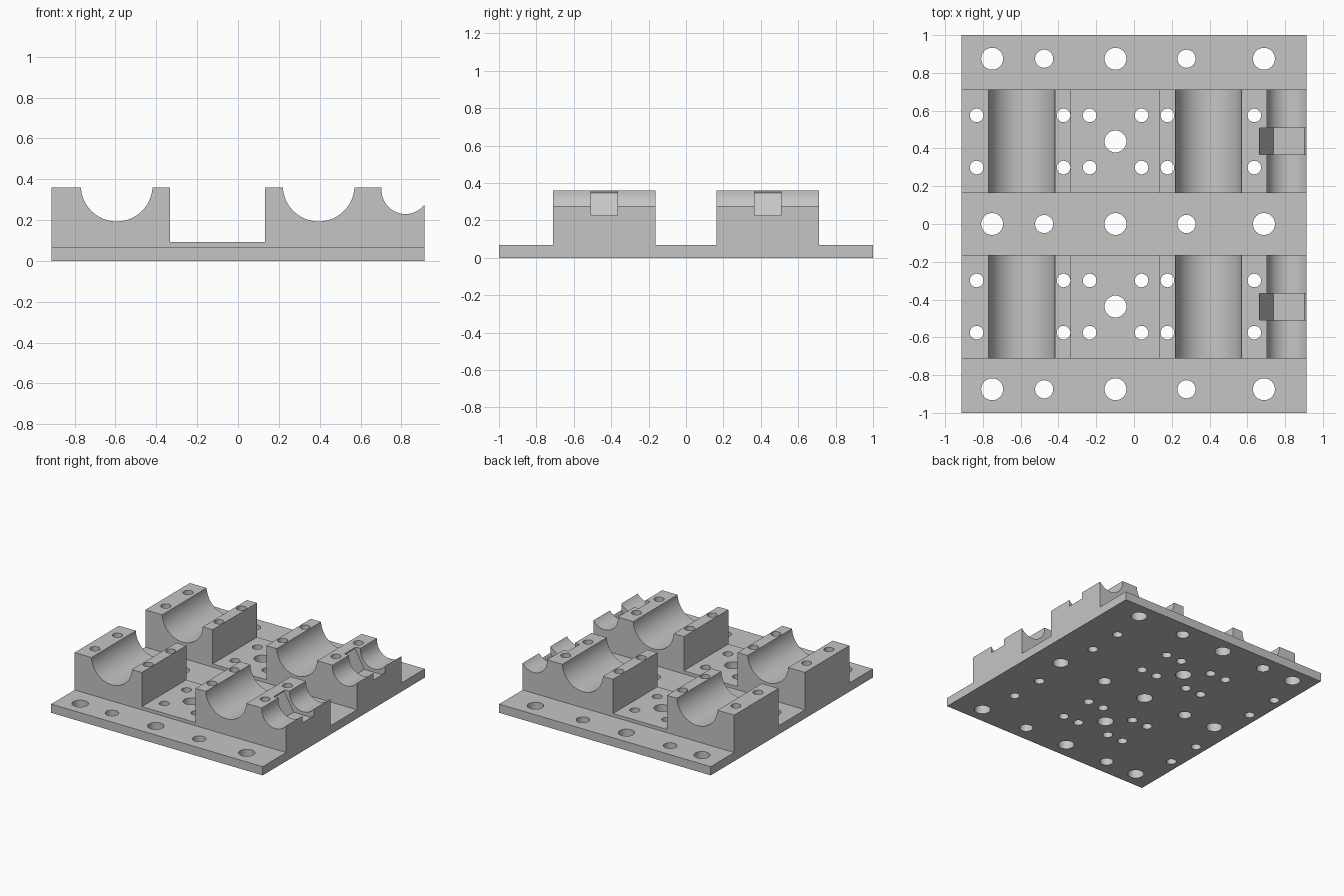
import bpy, bmesh, math
from mathutils import Matrix, Vector

cube = bpy.data.objects.get("Cube")
if cube:
    bpy.data.objects.remove(cube, do_unlink=True)

HALF_X, PLATE_Z, TOP = 0.914, 0.068, 0.36
BLOCK_Y, BLOCK_HALF = 0.437, 0.274

grey = bpy.data.materials.new("light_grey")
grey.use_nodes = True
grey.diffuse_color = (0.56, 0.56, 0.56, 1)
grey.node_tree.nodes["Principled BSDF"].inputs["Base Color"].default_value = (0.56, 0.56, 0.56, 1)


def finish(bm, name):
    bmesh.ops.recalc_face_normals(bm, faces=bm.faces)
    mesh = bpy.data.meshes.new(name)
    bm.to_mesh(mesh)
    bm.free()
    mesh.materials.append(grey)
    obj = bpy.data.objects.new(name, mesh)
    bpy.context.collection.objects.link(obj)
    return obj


def prism(bm, profile, y0, y1):
    """Extrude an x-z profile along y."""
    face = bm.faces.new([bm.verts.new((x, y0, z)) for x, z in profile])
    out = bmesh.ops.extrude_face_region(bm, geom=[face])
    verts = [v for v in out["geom"] if isinstance(v, bmesh.types.BMVert)]
    bmesh.ops.translate(bm, verts=verts, vec=Vector((0, y1 - y0, 0)))


def arc(cx, cz, r, start, end, steps=32):
    angles = [math.radians(start + (end - start) * i / steps) for i in range(steps + 1)]
    return [(cx + r * math.cos(a), cz + r * math.sin(a)) for a in angles]


def boolean(target, cutter, operation):
    mod = target.modifiers.new(operation.lower(), 'BOOLEAN')
    mod.operation = operation
    mod.solver = 'EXACT'
    mod.object = cutter
    bpy.context.view_layer.objects.active = target
    bpy.ops.object.modifier_apply(modifier=mod.name)
    bpy.data.objects.remove(cutter, do_unlink=True)


# Base plate
bm = bmesh.new()
prism(bm, [(-HALF_X, 0), (HALF_X, 0), (HALF_X, PLATE_Z), (-HALF_X, PLATE_Z)], -1, 1)
body = finish(bm, "bearing_mount_plate")

# Two cradle blocks, with two wide troughs and an open narrow one
profile = [(-HALF_X, 0.03), (-HALF_X, TOP)]
profile += arc(-0.594, 0.369, 0.1755, 183, 357)
profile += [(-0.333, TOP), (-0.333, 0.093), (0.132, 0.093), (0.132, TOP)]
profile += arc(0.395, 0.369, 0.1755, 183, 357)
profile += [(0.703, TOP)]
edge_angle = 360 - math.degrees(math.acos((HALF_X - 0.82) / 0.117))
profile += arc(0.82, 0.347, 0.117, 180, edge_angle)
profile += [(HALF_X, 0.03)]
bm = bmesh.new()
for side in (-1, 1):
    prism(bm, profile, side * BLOCK_Y - BLOCK_HALF, side * BLOCK_Y + BLOCK_HALF)
boolean(body, finish(bm, "cradle_blocks"), 'UNION')

# Hexagonal nut slots in the narrow troughs
bm = bmesh.new()
for side in (-1, 1):
    prism(bm, arc(0.82, 0.347, 0.164, 0, 300, 5), side * BLOCK_Y - 0.07, side * BLOCK_Y + 0.07)
boolean(body, finish(bm, "nut_slot_cutter"), 'DIFFERENCE')

# Screw holes, all right through
bm = bmesh.new()


def hole(x, y, r):
    bmesh.ops.create_cone(bm, cap_ends=True, segments=40, radius1=r, radius2=r,
                          depth=2, matrix=Matrix.Translation((x, y, 0)))


for y in (-0.875, 0, 0.875):
    for x, r in ((-0.751, 0.058), (-0.476, 0.048), (-0.098, 0.058), (0.278, 0.048), (0.688, 0.058)):
        hole(x, y, r)
for side in (-1, 1):
    hole(-0.098, side * BLOCK_Y, 0.058)
    for x in (-0.833, -0.373, -0.235, 0.04, 0.177, 0.637):
        for offset in (-0.138, 0.138):
            hole(x, side * BLOCK_Y + offset, 0.036)
boolean(body, finish(bm, "hole_cutter"), 'DIFFERENCE')

# Smooth troughs and holes, keep the edges sharp
bpy.ops.object.select_all(action='DESELECT')
body.select_set(True)
bpy.context.view_layer.objects.active = body
bpy.ops.object.shade_smooth_by_angle(angle=math.radians(30))
